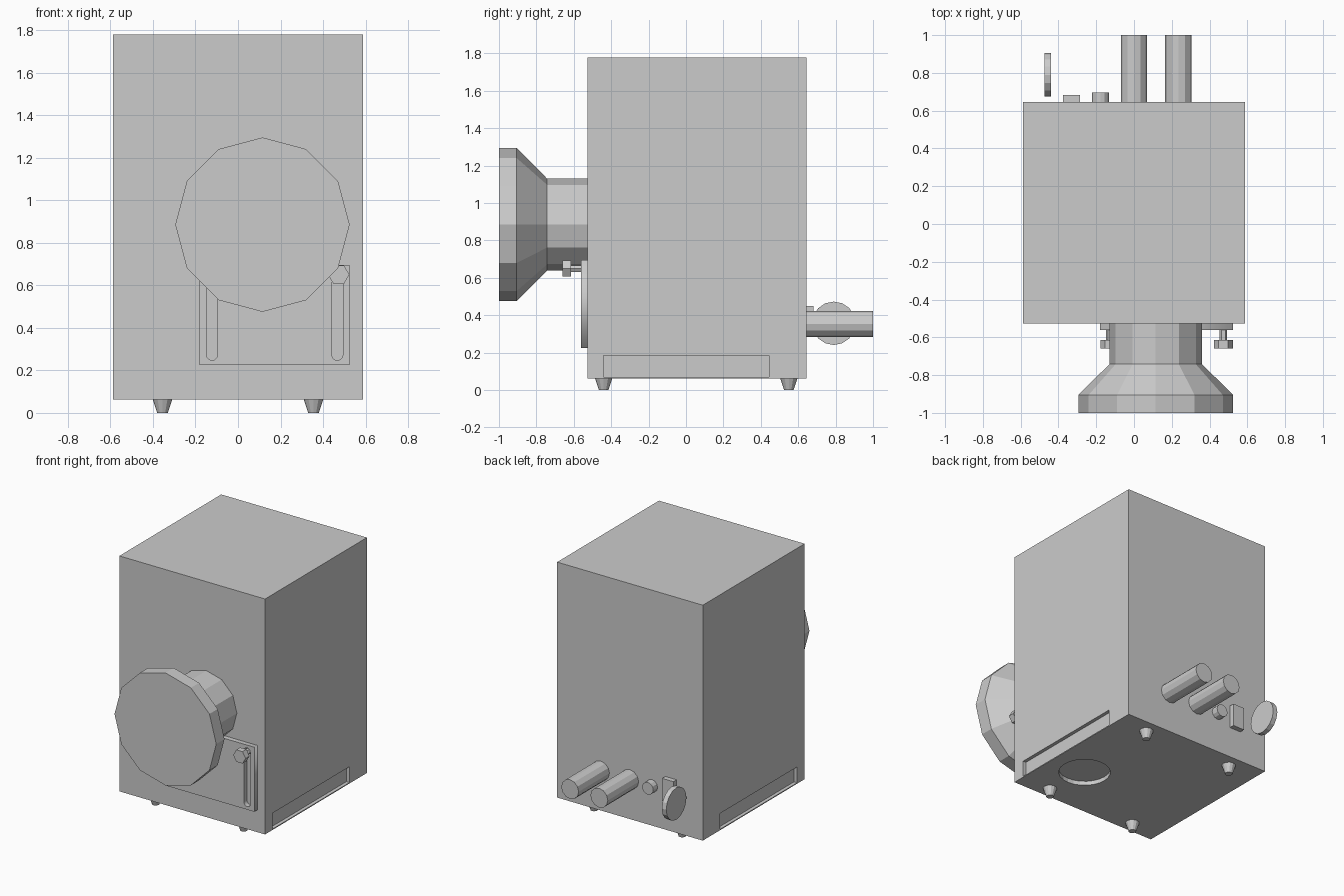
import bpy, bmesh
from math import cos, sin, pi
from mathutils import Vector

if "Cube" in bpy.data.objects:
    bpy.data.objects.remove(bpy.data.objects["Cube"])


def add_mesh(name, bm):
    bmesh.ops.recalc_face_normals(bm, faces=bm.faces)
    me = bpy.data.meshes.new(name)
    bm.to_mesh(me)
    bm.free()
    ob = bpy.data.objects.new(name, me)
    bpy.context.collection.objects.link(ob)
    return ob


def box(name, lo, hi):
    bm = bmesh.new()
    bmesh.ops.create_cube(bm, size=1)
    for v in bm.verts:
        v.co = Vector([l + (c + 0.5) * (h - l) for c, l, h in zip(v.co, lo, hi)])
    return add_mesh(name, bm)


def turned(name, axis, centre, profile, sides=12):
    """Solid of stacked rings; profile is (position along axis, radius)."""
    bm = bmesh.new()
    rings = []
    for pos, r in profile:
        ring = []
        for i in range(sides):
            a = 2 * pi * i / sides
            co = [centre[0] + r * cos(a), centre[1] + r * sin(a)]
            co.insert("xyz".index(axis), pos)
            ring.append(bm.verts.new(co))
        rings.append(ring)
    for a, b in zip(rings, rings[1:]):
        for i in range(sides):
            j = (i + 1) % sides
            bm.faces.new((a[i], a[j], b[j], b[i]))
    bm.faces.new(rings[0])
    bm.faces.new(rings[-1])
    return add_mesh(name, bm)


def cut(target, cutter):
    cutter.hide_render = True
    mod = target.modifiers.new("recess", 'BOOLEAN')
    mod.operation = 'DIFFERENCE'
    mod.solver = 'EXACT'
    mod.object = cutter
    bpy.context.view_layer.objects.active = target
    bpy.ops.object.modifier_apply(modifier=mod.name)
    bpy.data.objects.remove(cutter)


# Housing with side recesses and a round recess underneath
W, FRONT, BACK, BOTTOM, TOP = 0.587, -0.527, 0.645, 0.063, 1.778
housing = box("housing", (-W, FRONT, BOTTOM), (W, BACK, TOP))
for s in (-1, 1):
    xs = sorted((s * (W - 0.025), s * (W + 0.1)))
    cut(housing, box("side_cutter", (xs[0], -0.44, 0.07), (xs[1], 0.445, 0.185)))
cut(housing, turned("base_cutter", 'z', (0.317, -0.13), [(-0.1, 0.171), (BOTTOM + 0.03, 0.171)], 24))

# Tapered feet
for x in (-0.355, 0.355):
    for y in (-0.44, 0.55):
        turned("foot", 'z', (x, y), [(0, 0.025), (BOTTOM, 0.046)])

# Flared front hood
turned("front_hood", 'y', (0.115, 0.885),
       [(-1, 0.41), (-0.905, 0.41), (-0.742, 0.245), (FRONT, 0.245)])


# Front slide plate with two rounded slots
def slot(x, z0, z1, r):
    pts = [(x + r * cos(pi * i / 6), z1 - r + r * sin(pi * i / 6)) for i in range(7)]
    return pts + [(x - r * cos(pi * i / 6), z0 + r - r * sin(pi * i / 6)) for i in range(7)]


SLOTS = (-0.122, 0.467)
outlines = [[(-0.18, 0.225), (0.525, 0.225), (0.525, 0.695), (-0.18, 0.695)]]
outlines += [slot(x, 0.247, 0.675, 0.026) for x in SLOTS]
cu = bpy.data.curves.new("slide_plate", 'CURVE')
cu.dimensions = '2D'
cu.fill_mode = 'BOTH'
cu.extrude = 0.0175
for pts in outlines:
    sp = cu.splines.new('POLY')
    sp.points.add(len(pts) - 1)
    for p, (x, z) in zip(sp.points, pts):
        p.co = (x, z, 0, 1)
    sp.use_cyclic_u = True
plate = bpy.data.objects.new("slide_plate", cu)
plate.location.y = FRONT - 0.0175
plate.rotation_euler.x = pi / 2
bpy.context.collection.objects.link(plate)

# Hexagonal clamp knobs on their stems
for x in SLOTS:
    turned("clamp_knob", 'y', (x + (0.008 if x > 0 else -0.008) * 0.8, 0.65),
           [(-0.66, 0.05), (-0.615, 0.05), (-0.615, 0.02), (FRONT, 0.02)], 6)

# Rear pipes, button, switch block and detached disc
for x in (0, 0.235):
    turned("rear_pipe", 'y', (x, 0.353), [(BACK, 0.07), (1, 0.07)])
turned("rear_button", 'y', (-0.178, 0.353), [(BACK, 0.045), (0.695, 0.045)])
box("rear_block", (-0.375, BACK, 0.285), (-0.285, 0.682, 0.45))
turned("rear_disc", 'x', (0.79, 0.357), [(-0.475, 0.116), (-0.44, 0.116)], 16)
